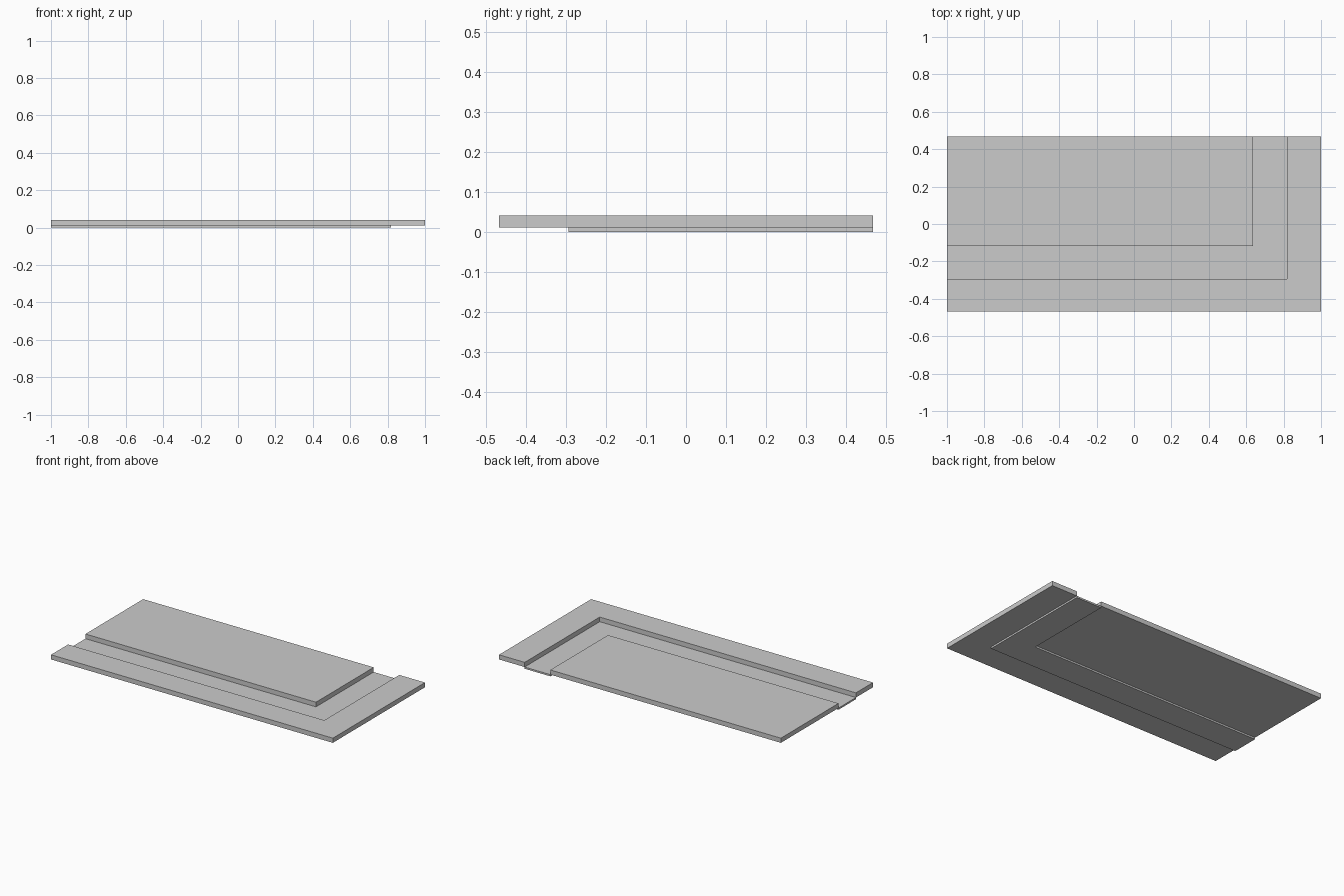
import bpy, bmesh

if "Cube" in bpy.data.objects:
    bpy.data.objects.remove(bpy.data.objects["Cube"])

LEFT, BACK = -1.0, 0.467
Z_MID, Z_TOP = 0.011, 0.041   # recessed ledge top / raised surface top


def slab(name, outline, z0, z1):
    """Extrude a flat outline from z0 up to z1."""
    bm = bmesh.new()
    face = bm.faces.new([bm.verts.new((x, y, z0)) for x, y in outline])
    ext = bmesh.ops.extrude_face_region(bm, geom=[face])
    top = [v for v in ext["geom"] if isinstance(v, bmesh.types.BMVert)]
    bmesh.ops.translate(bm, verts=top, vec=(0, 0, z1 - z0))
    bmesh.ops.recalc_face_normals(bm, faces=bm.faces)
    mesh = bpy.data.meshes.new(name)
    bm.to_mesh(mesh)
    bm.free()
    obj = bpy.data.objects.new(name, mesh)
    bpy.context.collection.objects.link(obj)
    return obj


def l_strip(outer, inner):
    """L-shaped outline between an outer and an inner front-right corner."""
    (ox, oy), (ix, iy) = outer, inner
    return [(LEFT, oy), (ox, oy), (ox, BACK), (ix, BACK), (ix, iy), (LEFT, iy)]


kerb, ledge, panel = (1.0, -0.467), (0.818, -0.294), (0.636, -0.118)

# Outer raised border along the front and right
slab("outer_border", l_strip(kerb, ledge), Z_MID, Z_TOP)

# Sunken strip running between border and panel
slab("sunken_strip", l_strip(ledge, panel), 0.0, Z_MID)

# Inner raised panel
px, py = panel
slab("inner_panel", [(LEFT, py), (px, py), (px, BACK), (LEFT, BACK)], Z_MID, Z_TOP)
